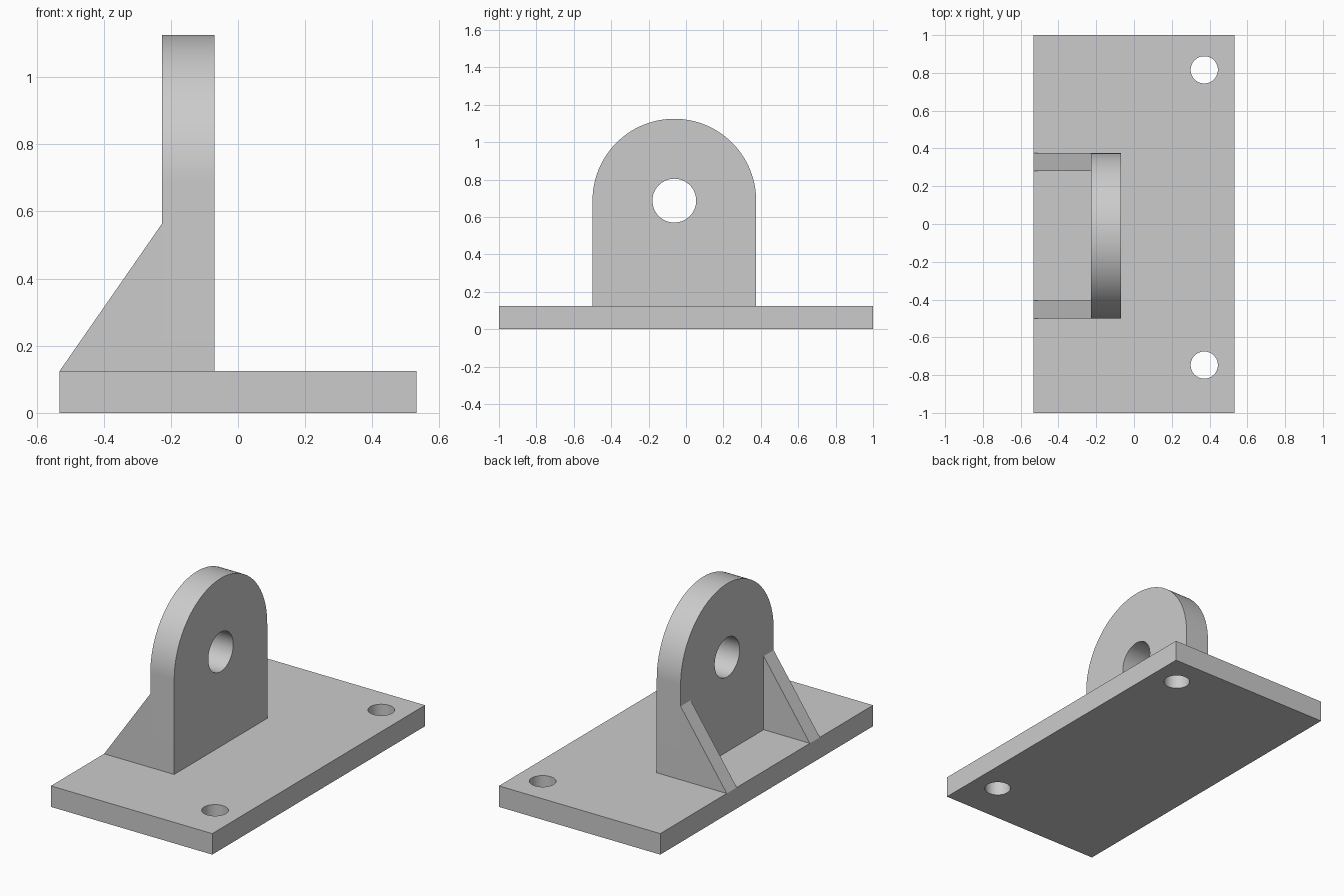
import bpy
import bmesh
from math import pi, radians, sin, cos
from mathutils import Vector

cube = bpy.data.objects.get("Cube")
if cube:
    bpy.data.objects.remove(cube, do_unlink=True)

GREY = (0.6, 0.6, 0.6)
grey = bpy.data.materials.new("light grey metal")
grey.use_nodes = True
grey.diffuse_color = (*GREY, 1)
grey.node_tree.nodes["Principled BSDF"].inputs["Base Color"].default_value = (*GREY, 1)


def arc(u, v, r, start=0.0, end=2 * pi, steps=64):
    """Points along an arc; a full circle leaves out the repeated end point."""
    count = steps if end - start >= 2 * pi else steps + 1
    return [(u + r * cos(start + (end - start) * i / steps),
             v + r * sin(start + (end - start) * i / steps)) for i in range(count)]


def slab(name, loops, to_3d, thickness):
    """Fill an outline and its holes, then thicken it evenly about its plane."""
    bm = bmesh.new()
    for loop in loops:
        verts = [bm.verts.new(to_3d(u, v)) for u, v in loop]
        for a, b in zip(verts, verts[1:] + verts[:1]):
            bm.edges.new((a, b))
    bmesh.ops.triangle_fill(bm, edges=bm.edges[:], use_beauty=True)
    bmesh.ops.recalc_face_normals(bm, faces=bm.faces[:])
    mesh = bpy.data.meshes.new(name)
    bm.to_mesh(mesh)
    bm.free()
    mesh.materials.append(grey)
    obj = bpy.data.objects.new(name, mesh)
    bpy.context.collection.objects.link(obj)
    solid = obj.modifiers.new("thickness", 'SOLIDIFY')
    solid.thickness = thickness
    solid.offset = 0
    bpy.ops.object.select_all(action='DESELECT')
    obj.select_set(True)
    bpy.context.view_layer.objects.active = obj
    bpy.ops.object.modifier_apply(modifier=solid.name)
    bpy.ops.object.shade_smooth_by_angle(angle=radians(30))
    return obj


HALF_X, PLATE_TOP = 0.531, 0.125
BACK_X, FRONT_X = -0.227, -0.07       # faces of the upright lug
MID_Y, LUG_R, LUG_Z = -0.0625, 0.4375, 0.6875
RIB = 0.094

# Base plate with two bolt holes
slab("base_plate",
     [[(-HALF_X, -1), (HALF_X, -1), (HALF_X, 1), (-HALF_X, 1)],
      arc(0.372, 0.816, 0.072), arc(0.372, -0.747, 0.072)],
     lambda x, y: Vector((x, y, PLATE_TOP / 2)), PLATE_TOP)

# Upright lug with rounded top and pin hole
slab("upright_lug",
     [[(MID_Y - LUG_R, PLATE_TOP), (MID_Y + LUG_R, PLATE_TOP)]
      + arc(MID_Y, LUG_Z, LUG_R, 0, pi),
      arc(MID_Y, LUG_Z, 0.117)],
     lambda y, z: Vector(((BACK_X + FRONT_X) / 2, y, z)), FRONT_X - BACK_X)

# Triangular ribs flush with the lug sides
for name, side in (("front_rib", -1), ("back_rib", 1)):
    rib_y = MID_Y + side * (LUG_R - RIB / 2)
    slab(name,
         [[(-HALF_X, PLATE_TOP), (BACK_X, PLATE_TOP), (BACK_X, 0.5625)]],
         lambda x, z: Vector((x, rib_y, z)), RIB)
